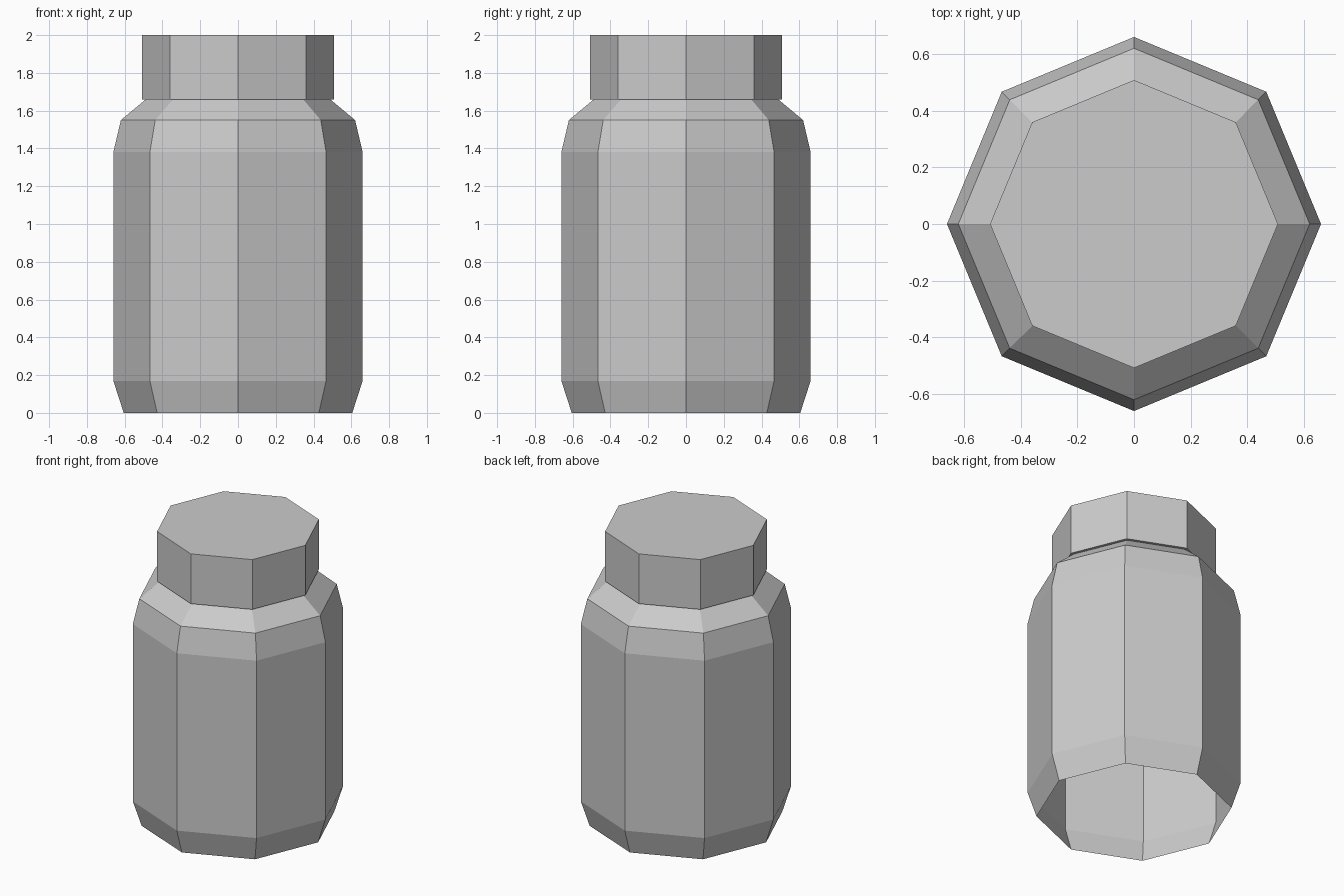
import bpy
import bmesh
from math import cos, sin, tau

SIDES = 8

cube = bpy.data.objects.get("Cube")
if cube:
    bpy.data.objects.remove(cube, do_unlink=True)

grey = bpy.data.materials.new("plain_grey")
grey.use_nodes = True
colour = (0.6, 0.6, 0.6, 1)
grey.diffuse_color = colour
grey.node_tree.nodes["Principled BSDF"].inputs["Base Color"].default_value = colour


def faceted_shell(name, profile, cap_top=False):
    """Sweep a (radius, height) profile, listed bottom to top, around z."""
    bm = bmesh.new()
    rings = [[bm.verts.new((r * cos(tau * i / SIDES), r * sin(tau * i / SIDES), z))
              for i in range(SIDES)] for r, z in profile]
    for low, high in zip(rings, rings[1:]):
        for i in range(SIDES):
            j = (i + 1) % SIDES
            bm.faces.new((low[i], low[j], high[j], high[i]))
    if cap_top:
        bm.faces.new(rings[-1])
    mesh = bpy.data.meshes.new(name)
    bm.to_mesh(mesh)
    bm.free()
    mesh.materials.append(grey)
    obj = bpy.data.objects.new(name, mesh)
    bpy.context.collection.objects.link(obj)
    return obj


# Body: open base, chamfered foot, straight wall, rounded-in top and shoulder
faceted_shell("jar_body", [(0.605, 0), (0.66, 0.17), (0.66, 1.38),
                           (0.62, 1.55), (0.488, 1.66)])

# Lid: overhanging underside lip, straight wall and flat top
faceted_shell("lid", [(0.488, 1.66), (0.508, 1.66), (0.508, 2.0)], cap_top=True)
